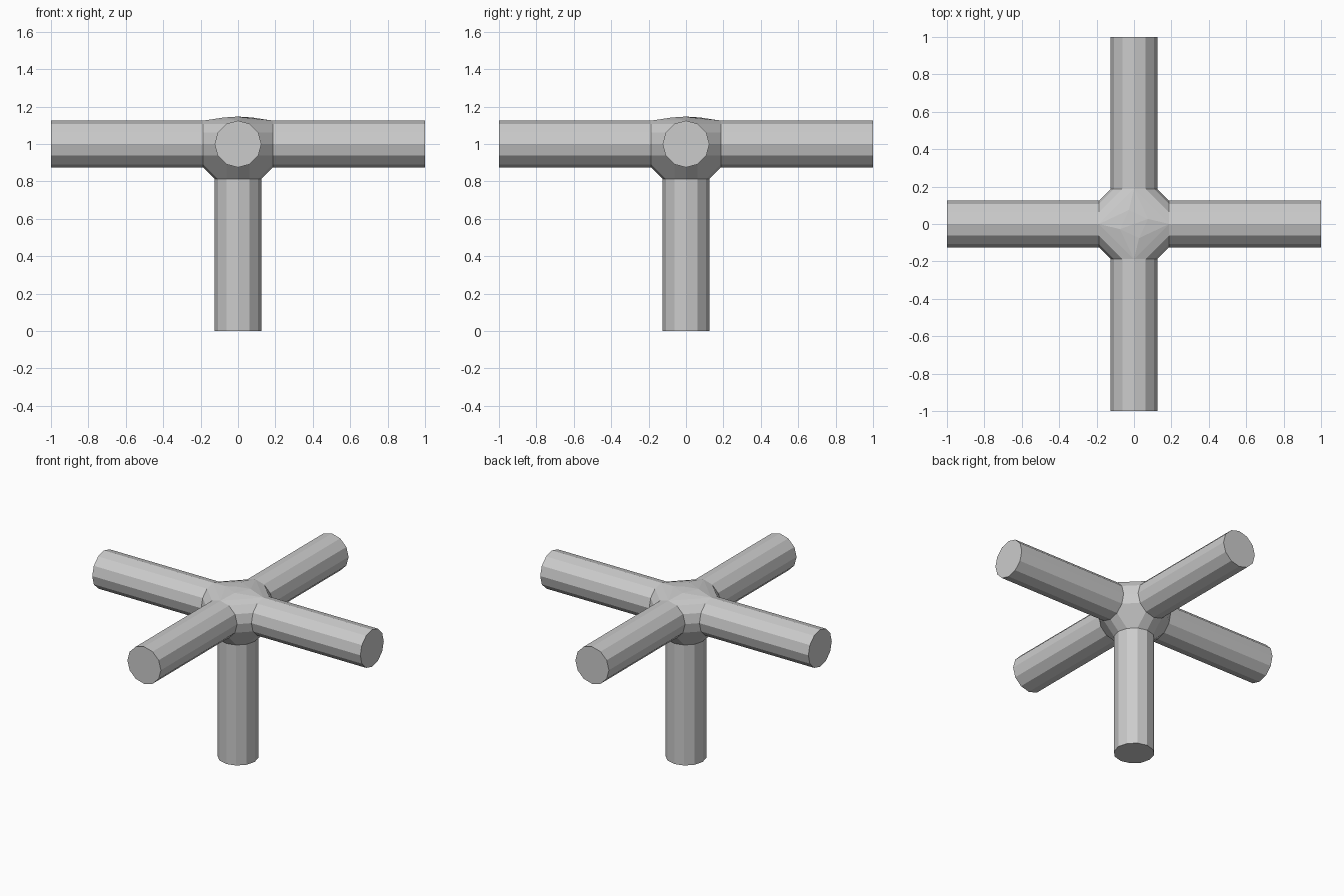
import bpy, bmesh
from math import cos, sin, pi, radians
from mathutils import Vector

if "Cube" in bpy.data.objects:
    bpy.data.objects.remove(bpy.data.objects["Cube"])

R, HUB, REACH, SIDES = 0.125, 0.1875, 1.0, 12
CENTRE = Vector((0, 0, 1))
DIRECTIONS = [Vector(d) for d in ((1, 0, 0), (-1, 0, 0), (0, 1, 0), (0, -1, 0), (0, 0, -1))]

bm = bmesh.new()

# Hub: hull around the five pipe mouths
for d in DIRECTIONS:
    u = Vector((0, 0, 1)) if abs(d.z) < 0.5 else Vector((1, 0, 0))
    v = d.cross(u)
    for i in range(SIDES):
        a = 2 * pi * i / SIDES
        bm.verts.new(d * HUB + u * (R * cos(a)) + v * (R * sin(a)))

# Shallow faceted dome on top of the hub
bm.verts.new((0, 0, 0.147))
for i in range(4):
    a = radians(20 + 90 * i)
    bm.verts.new((0.08 * cos(a), 0.08 * sin(a), 0.142))

bmesh.ops.convex_hull(bm, input=bm.verts[:])
bmesh.ops.recalc_face_normals(bm, faces=bm.faces[:])

# Pipes: merge each mouth into one face and extend it outward
for d in DIRECTIONS:
    mouth = [f for f in bm.faces if all(abs(v.co.dot(d) - HUB) < 1e-4 for v in f.verts)]
    cap = bmesh.ops.dissolve_faces(bm, faces=mouth)["region"]
    cap = bmesh.ops.extrude_discrete_faces(bm, faces=cap)["faces"]
    verts = list({v for f in cap for v in f.verts})
    bmesh.ops.translate(bm, verts=verts, vec=d * (REACH - HUB))

bmesh.ops.translate(bm, verts=bm.verts[:], vec=CENTRE)
bmesh.ops.recalc_face_normals(bm, faces=bm.faces[:])

mesh = bpy.data.meshes.new("pipe_junction")
bm.to_mesh(mesh)
bm.free()
bpy.context.collection.objects.link(bpy.data.objects.new("pipe_junction", mesh))
